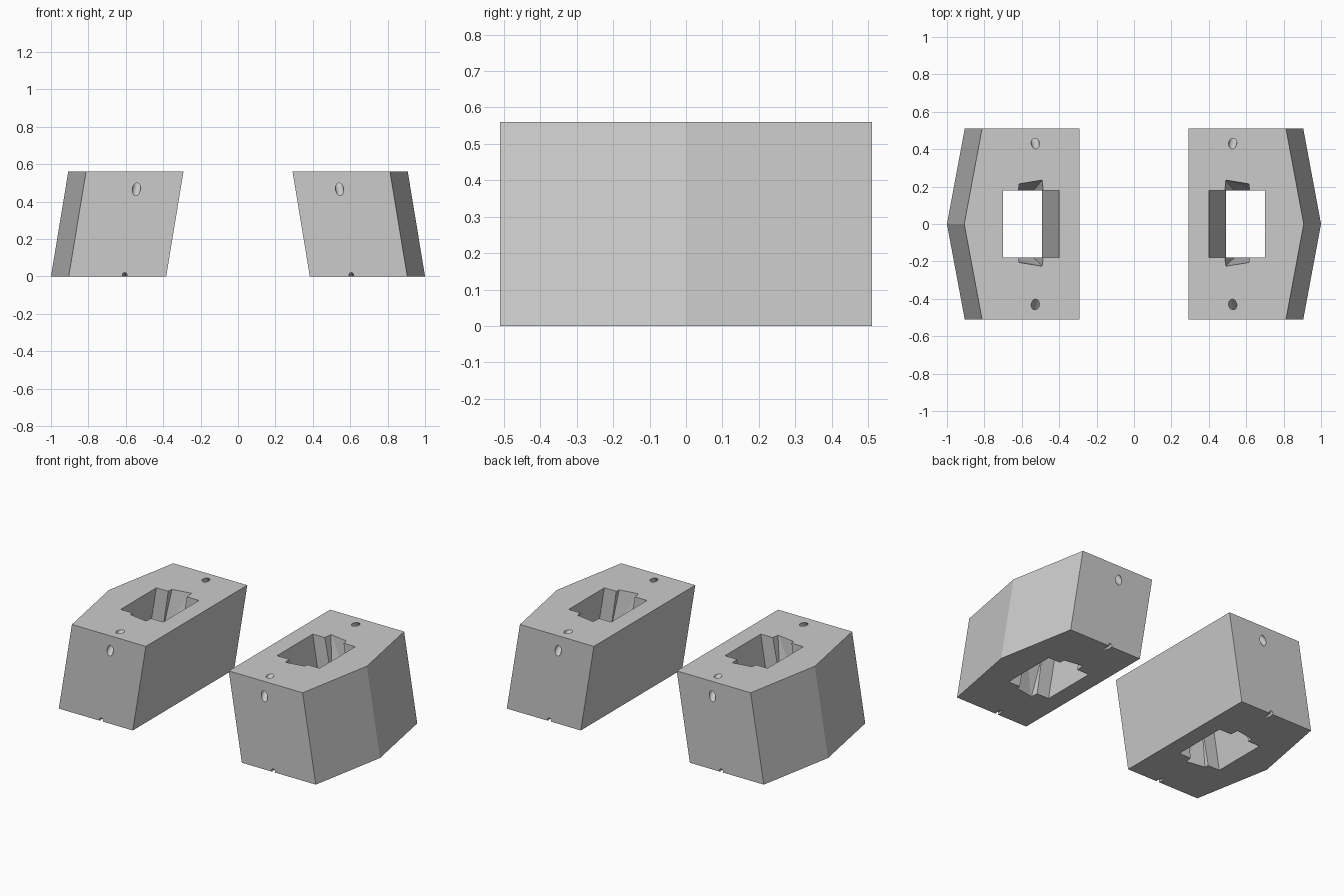
import bpy, bmesh
from mathutils import Vector

if "Cube" in bpy.data.objects:
    bpy.data.objects.remove(bpy.data.objects["Cube"])

H = 0.56        # block height
LEAN = 0.165    # inward lean per unit of height


def lean(x, y, z):
    return Vector((x - LEAN * z, y, z))


def hull(name, points):
    """Convex solid from points given in un-leaned coordinates."""
    bm = bmesh.new()
    for p in points:
        bm.verts.new(lean(*p))
    bmesh.ops.convex_hull(bm, input=bm.verts)
    bmesh.ops.dissolve_limit(bm, angle_limit=0.001, verts=bm.verts, edges=bm.edges)
    bmesh.ops.recalc_face_normals(bm, faces=bm.faces)
    me = bpy.data.meshes.new(name)
    bm.to_mesh(me)
    bm.free()
    ob = bpy.data.objects.new(name, me)
    bpy.context.collection.objects.link(ob)
    return ob


def prism(name, outline, z0, z1):
    return hull(name, [(x, y, z) for x, y in outline for z in (z0, z1)])


def rod(name, a, b, r):
    """Round drill running from a to b, extended at both ends."""
    a, b = lean(*a), lean(*b)
    d = (b - a).normalized()
    bpy.ops.mesh.primitive_cylinder_add(
        vertices=16, radius=r, depth=(b - a).length + 0.1, location=(a + b) / 2,
        rotation=d.to_track_quat('Z', 'Y').to_euler())
    ob = bpy.context.object
    ob.name = name
    return ob


def cut(target, cutter):
    mod = target.modifiers.new(cutter.name, 'BOOLEAN')
    mod.operation = 'DIFFERENCE'
    mod.solver = 'EXACT'
    mod.object = cutter
    bpy.context.view_layer.objects.active = target
    bpy.ops.object.modifier_apply(modifier=mod.name)
    bpy.data.objects.remove(cutter, do_unlink=True)


# leaning block with a pointed outer side
block = prism("leaning_blocks", [(0.384, -0.51), (0.384, 0.51), (0.905, 0.51),
                                 (1.0, 0.0), (0.905, -0.51)], 0, H)

# rectangular through pocket
cut(block, prism("pocket", [(0.493, -0.18), (0.793, -0.18),
                            (0.793, 0.18), (0.493, 0.18)], -0.1, H + 0.1))

for s, deep, shallow in ((1, 0.237, 0.216), (-1, 0.227, 0.207)):
    # wedge notches in the pocket ends, tapering towards mid height
    for z_end, z_mid in ((H, H / 2), (0, H / 2)):
        k = 1.05
        z = z_mid + (z_end - z_mid) * k
        cut(block, hull("notch", [
            (0.583, s * deep, z), (0.707, s * shallow, z),
            (0.575, s * 0.15, z), (0.713, s * 0.15, z),
            (0.585, s * 0.178, z_mid), (0.705, s * 0.178, z_mid),
            (0.585, s * 0.15, z_mid), (0.705, s * 0.15, z_mid)]))
    # drilled holes across the upper and lower end edges
    cut(block, rod("upper_drill", (0.62, s * 0.43, H), (0.62, s * 0.51, 0.465), 0.022))
    cut(block, rod("lower_drill", (0.607, s * 0.488, 0), (0.607, s * 0.51, 0.008), 0.012))

# matching block on the other side
mirror = block.modifiers.new("Mirror", 'MIRROR')
mirror.use_axis = (True, False, False)
mirror.use_mirror_merge = False
